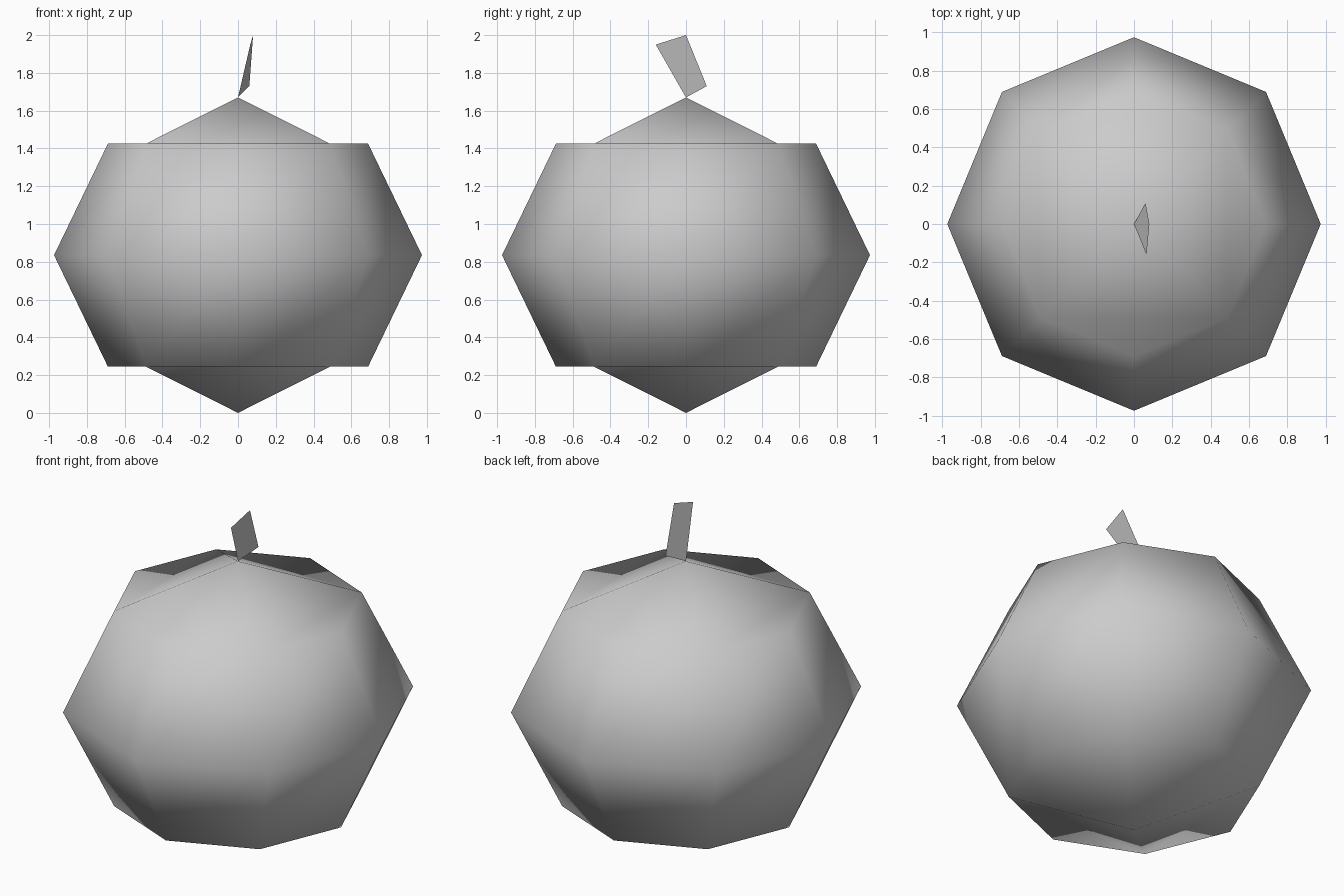
import bpy, bmesh
from math import sin, cos, pi

cube = bpy.data.objects.get("Cube")
if cube:
    bpy.data.objects.remove(cube, do_unlink=True)

# One plain grey for everything
grey = bpy.data.materials.new("light grey")
grey.use_nodes = True
COLOUR = (0.6, 0.6, 0.6, 1)
grey.diffuse_color = COLOUR
grey.node_tree.nodes["Principled BSDF"].inputs["Base Color"].default_value = COLOUR

RADIUS, HALF_HEIGHT, SEGMENTS = 0.974, 0.835, 8


def finish(bm, name, smooth):
    mesh = bpy.data.meshes.new(name)
    for face in bm.faces:
        face.smooth = smooth
    bm.to_mesh(mesh)
    bm.free()
    mesh.materials.append(grey)
    obj = bpy.data.objects.new(name, mesh)
    bpy.context.collection.objects.link(obj)
    return obj


def ring(bm, latitude):
    r, z = RADIUS * cos(latitude), HALF_HEIGHT * (1 + sin(latitude))
    return [bm.verts.new((r * cos(2 * pi * i / SEGMENTS), r * sin(2 * pi * i / SEGMENTS), z))
            for i in range(SEGMENTS)]


# Round body: three rings joined by walls
bm = bmesh.new()
rings = [ring(bm, lat) for lat in (-pi / 4, 0, pi / 4)]
for low, high in zip(rings, rings[1:]):
    for i in range(SEGMENTS):
        j = (i + 1) % SEGMENTS
        bm.faces.new((low[i], low[j], high[j], high[i]))

# Four-sided pyramid caps, with a flat shelf triangle beside each side
for loop, z in ((rings[0], 0), (rings[-1], 2 * HALF_HEIGHT)):
    pole = bm.verts.new((0, 0, z))
    for i in range(1, SEGMENTS, 2):
        a, b, c = (loop[(i + k) % SEGMENTS] for k in range(3))
        bm.faces.new((a, b, c))
        bm.faces.new((pole, a, c))
bmesh.ops.recalc_face_normals(bm, faces=bm.faces)
finish(bm, "fruit_body", True)

# Thin leaf standing on the top point
bm = bmesh.new()
outline = [(0, 0, 1.67), (0.06, 0.11, 1.73), (0.08, 0, 2.0), (0.065, -0.16, 1.95)]
bm.faces.new([bm.verts.new(p) for p in outline])
finish(bm, "leaf", False)
